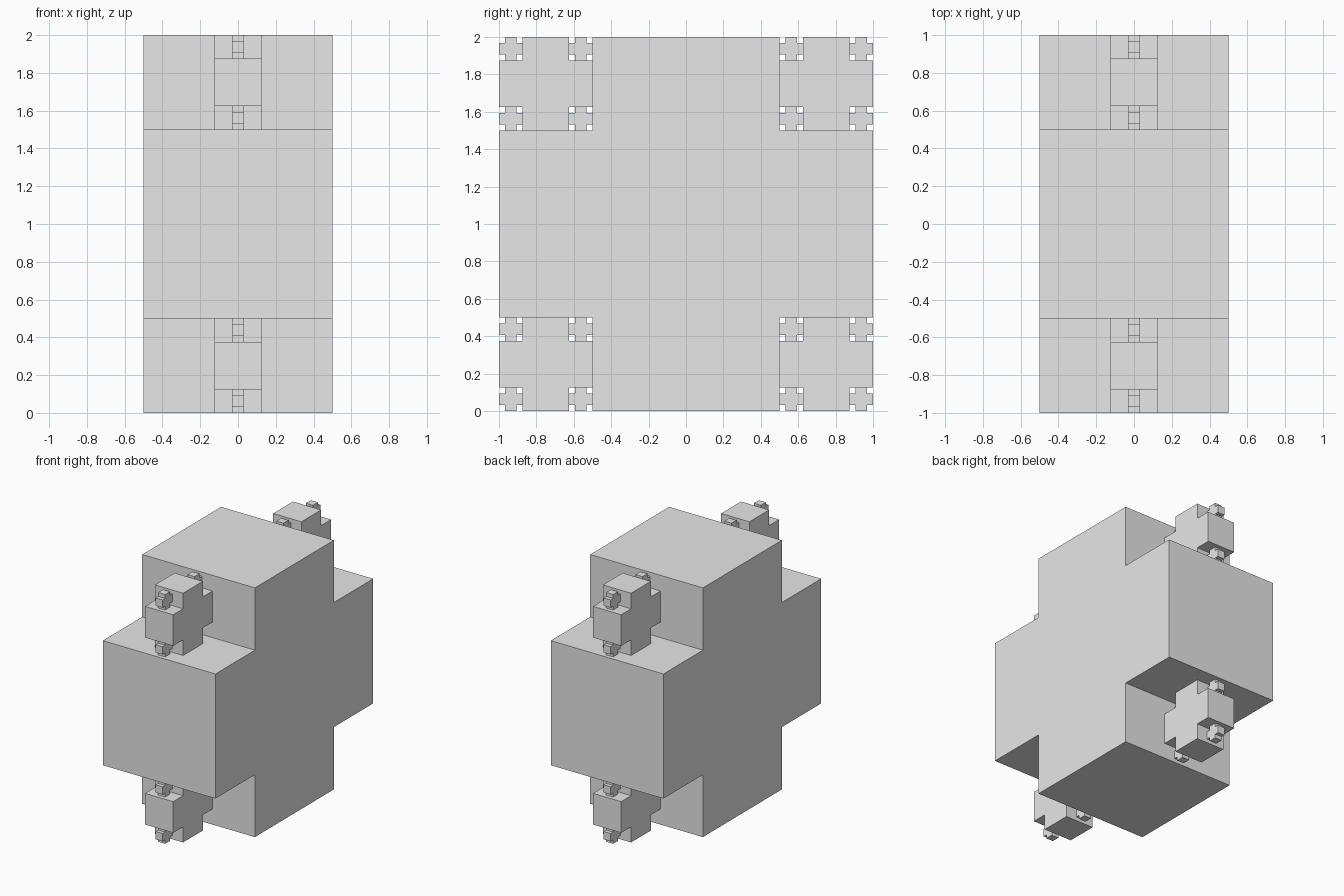
import bpy
import bmesh
from mathutils import Matrix, Vector

cube = bpy.data.objects.get("Cube")
if cube:
    bpy.data.objects.remove(cube, do_unlink=True)

grey = bpy.data.materials.new("light grey")
grey.use_nodes = True
colour = (0.8, 0.8, 0.8, 1.0)
grey.diffuse_color = colour
grey.node_tree.nodes["Principled BSDF"].inputs["Base Color"].default_value = colour

CORNERS = [(-1, -1), (1, -1), (1, 1), (-1, 1)]


def add_cross(bm, y, z, reach):
    """Plus-shaped prism in the YZ plane; its arms and depth are one reach wide."""
    half = reach / 2
    corner = [Vector((reach, half)), Vector((half, half)), Vector((half, reach))]
    outline = []
    for turn in range(4):
        spin = Matrix.Rotation(turn * 1.5707963, 2)
        outline += [spin @ p for p in corner]
    verts = [bm.verts.new((-half, y + p.x, z + p.y)) for p in outline]
    face = bm.faces.new(verts)
    grown = bmesh.ops.extrude_face_region(bm, geom=[face], use_keep_orig=True)
    moved = [v for v in grown["geom"] if isinstance(v, bmesh.types.BMVert)]
    bmesh.ops.translate(bm, verts=moved, vec=(reach, 0, 0))


def build_level(name, centres, reach):
    """Make one object holding a cross at every centre."""
    bm = bmesh.new()
    for y, z in centres:
        add_cross(bm, y, z, reach)
    bmesh.ops.recalc_face_normals(bm, faces=bm.faces)
    mesh = bpy.data.meshes.new(name)
    bm.to_mesh(mesh)
    bm.free()
    mesh.materials.append(grey)
    bpy.context.collection.objects.link(bpy.data.objects.new(name, mesh))


# Each level puts quarter-size crosses in the four notches of the level before
centres, reach = [(0, 1)], 1.0
for name in ("main_cross", "corner_crosses", "tiny_crosses"):
    build_level(name, centres, reach)
    step = reach * 0.75
    centres = [(y + sy * step, z + sz * step) for y, z in centres for sy, sz in CORNERS]
    reach /= 4
